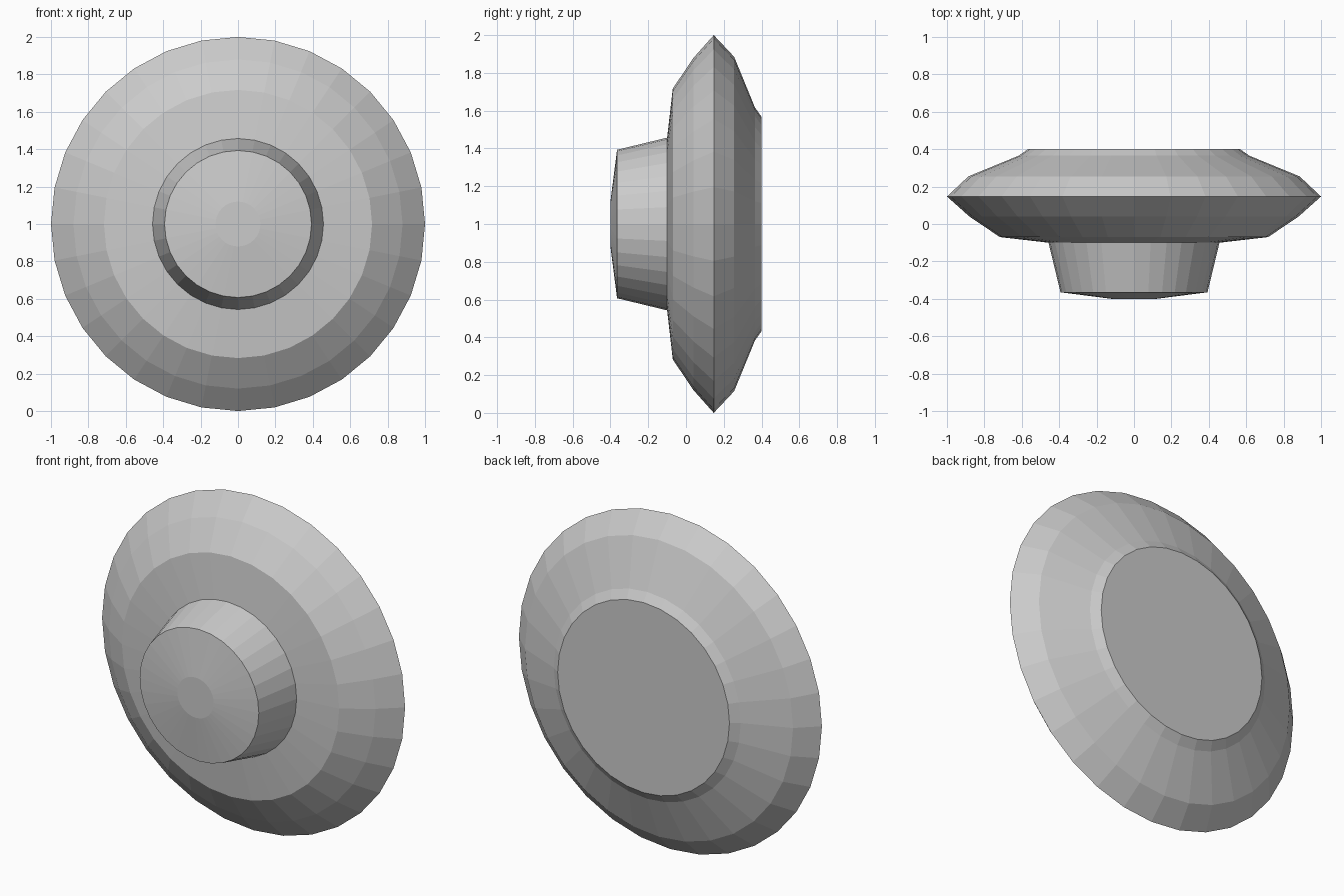
import bpy, bmesh
from math import sin, cos, tau

if "Cube" in bpy.data.objects:
    bpy.data.objects.remove(bpy.data.objects["Cube"])

SIDES = 32
CENTRE_Z = 1.0

# Profile from the front face of the knob to the flat back: (y, radius)
PROFILE = [
    (-0.40, 0.12), (-0.365, 0.393),               # slightly domed knob face
    (-0.10, 0.457), (-0.07, 0.717),               # knob side, shallow front plate
    (0.04, 0.88), (0.147, 1.0),                   # front bevel out to the rim
    (0.255, 0.885), (0.365, 0.617), (0.40, 0.567) # back bevels
]


def lathe_y(name, profile):
    bm = bmesh.new()
    rings = [[bm.verts.new((r * sin(tau * i / SIDES), y,
                            CENTRE_Z + r * cos(tau * i / SIDES)))
              for i in range(SIDES)] for y, r in profile]
    for a, b in zip(rings, rings[1:]):
        for i in range(SIDES):
            j = (i + 1) % SIDES
            bm.faces.new((a[i], a[j], b[j], b[i]))
    # Flat caps at both ends
    bm.faces.new(rings[0])
    bm.faces.new(rings[-1])
    bmesh.ops.recalc_face_normals(bm, faces=bm.faces)
    mesh = bpy.data.meshes.new(name)
    bm.to_mesh(mesh)
    bm.free()
    obj = bpy.data.objects.new(name, mesh)
    bpy.context.collection.objects.link(obj)
    return obj


# Round plate with its tapered front knob, one closed surface
lathe_y("knobbed_disc", PROFILE)
